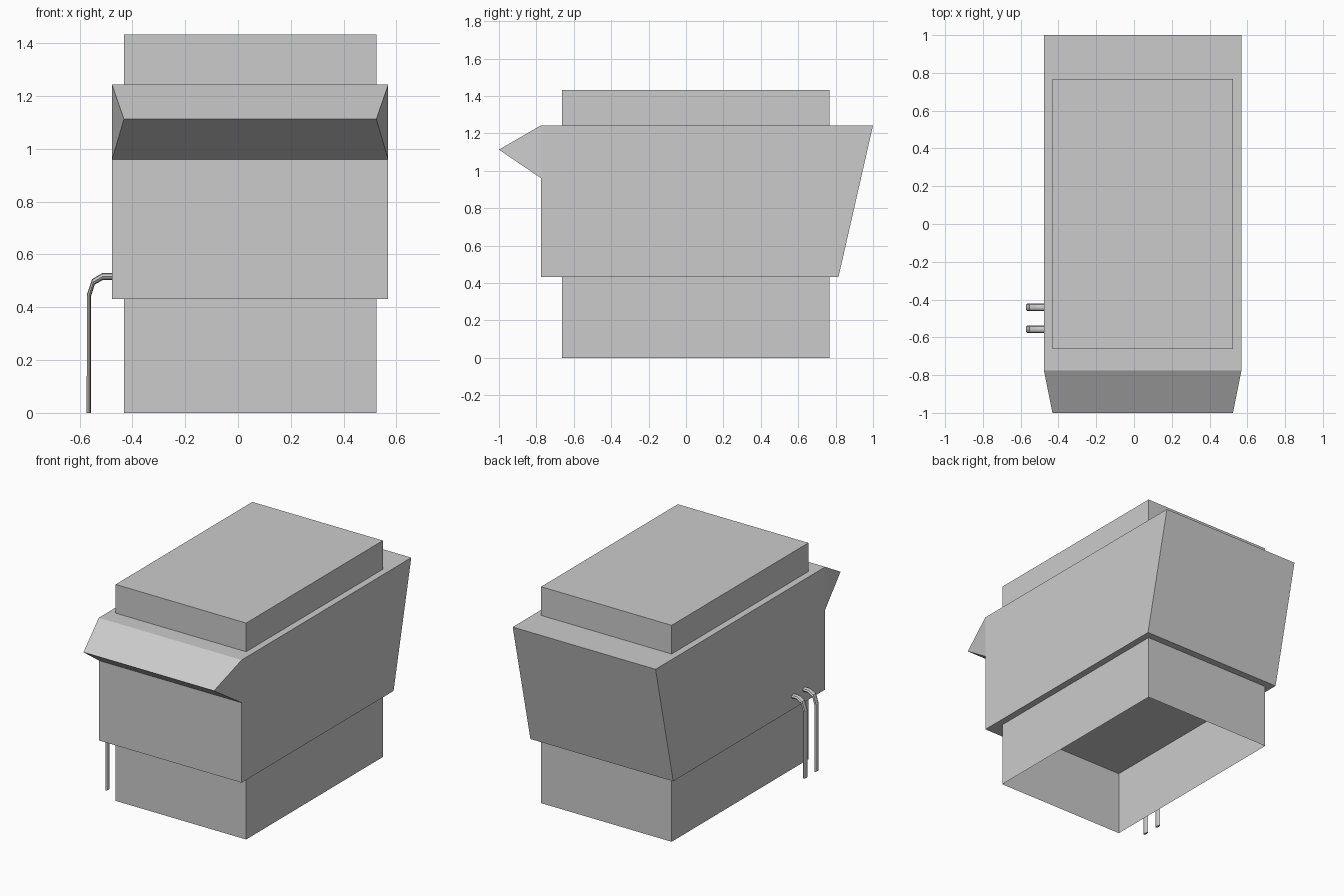
import bpy
import bmesh

cube = bpy.data.objects.get("Cube")
if cube:
    bpy.data.objects.remove(cube, do_unlink=True)

grey = bpy.data.materials.new("plain_grey")
grey.use_nodes = True
grey.diffuse_color = (0.6, 0.6, 0.6, 1)
grey.node_tree.nodes["Principled BSDF"].inputs["Base Color"].default_value = (0.6, 0.6, 0.6, 1)

CENTRE_X = 0.046
BODY_HALF = 0.523
CORE_HALF = 0.478
CORE_Y = (-0.663, 0.767)
BODY_FRONT = -0.775
BODY_LOW, BODY_TOP = 0.431, 1.243


def add_prism(name, profile, half_widths, open_edges=()):
    """Extrude a (y, z) profile across x, with a half width per point.
    Sides listed in open_edges (by first point index) are left out."""
    bm = bmesh.new()
    sides = [[bm.verts.new((CENTRE_X + s * w, y, z))
              for (y, z), w in zip(profile, half_widths)] for s in (-1, 1)]
    left, right = sides
    bm.faces.new(left)
    bm.faces.new(right)
    n = len(profile)
    for i in range(n):
        if i not in open_edges:
            j = (i + 1) % n
            bm.faces.new((left[i], left[j], right[j], right[i]))
    bmesh.ops.recalc_face_normals(bm, faces=bm.faces[:])
    mesh = bpy.data.meshes.new(name)
    bm.to_mesh(mesh)
    bm.free()
    mesh.materials.append(grey)
    obj = bpy.data.objects.new(name, mesh)
    bpy.context.collection.objects.link(obj)
    return obj


def box_profile(low, high):
    front, back = CORE_Y
    return [(front, low), (back, low), (back, high), (front, high)]


# Hollow base, open underneath and closed above by the main body
add_prism("base_skirt", box_profile(0, BODY_LOW), [CORE_HALF] * 4, open_edges=(0, 2))

# Main body with a back that leans outwards
body = [(BODY_FRONT, BODY_LOW), (0.815, BODY_LOW), (1, BODY_TOP), (BODY_FRONT, BODY_TOP)]
add_prism("main_body", body, [BODY_HALF] * 4)

# Raised roof block
add_prism("roof_block", box_profile(BODY_TOP, 1.433), [CORE_HALF] * 4, open_edges=(0,))

# Pointed front canopy, narrower at its ridge
canopy = [(BODY_FRONT, 0.96), (BODY_FRONT, BODY_TOP), (-1, 1.113)]
add_prism("front_canopy", canopy, [BODY_HALF, BODY_HALF, CORE_HALF], open_edges=(0,))


def add_pipe(name, y):
    """Bent tube with a flattened section, running from the body to the ground."""
    sx, sz = 0.4, 0.66
    path = [(-0.47, 0.516), (-0.514, 0.516), (-0.548, 0.496), (-0.565, 0.443), (-0.565, 0)]
    curve = bpy.data.curves.new(name, "CURVE")
    curve.dimensions = "3D"
    curve.bevel_depth = 0.02
    curve.bevel_resolution = 2
    curve.use_fill_caps = True
    spline = curve.splines.new("POLY")
    spline.points.add(len(path) - 1)
    for point, (x, z) in zip(spline.points, path):
        point.co = (x / sx, 0, z / sz, 1)
    curve.materials.append(grey)
    obj = bpy.data.objects.new(name, curve)
    obj.location.y = y
    obj.scale = (sx, 1, sz)
    bpy.context.collection.objects.link(obj)
    bpy.ops.object.select_all(action="DESELECT")
    obj.select_set(True)
    bpy.context.view_layer.objects.active = obj
    bpy.ops.object.convert(target="MESH")
    bpy.ops.object.shade_flat()


# Pair of side pipes
add_pipe("rear_side_pipe", -0.441)
add_pipe("front_side_pipe", -0.558)
